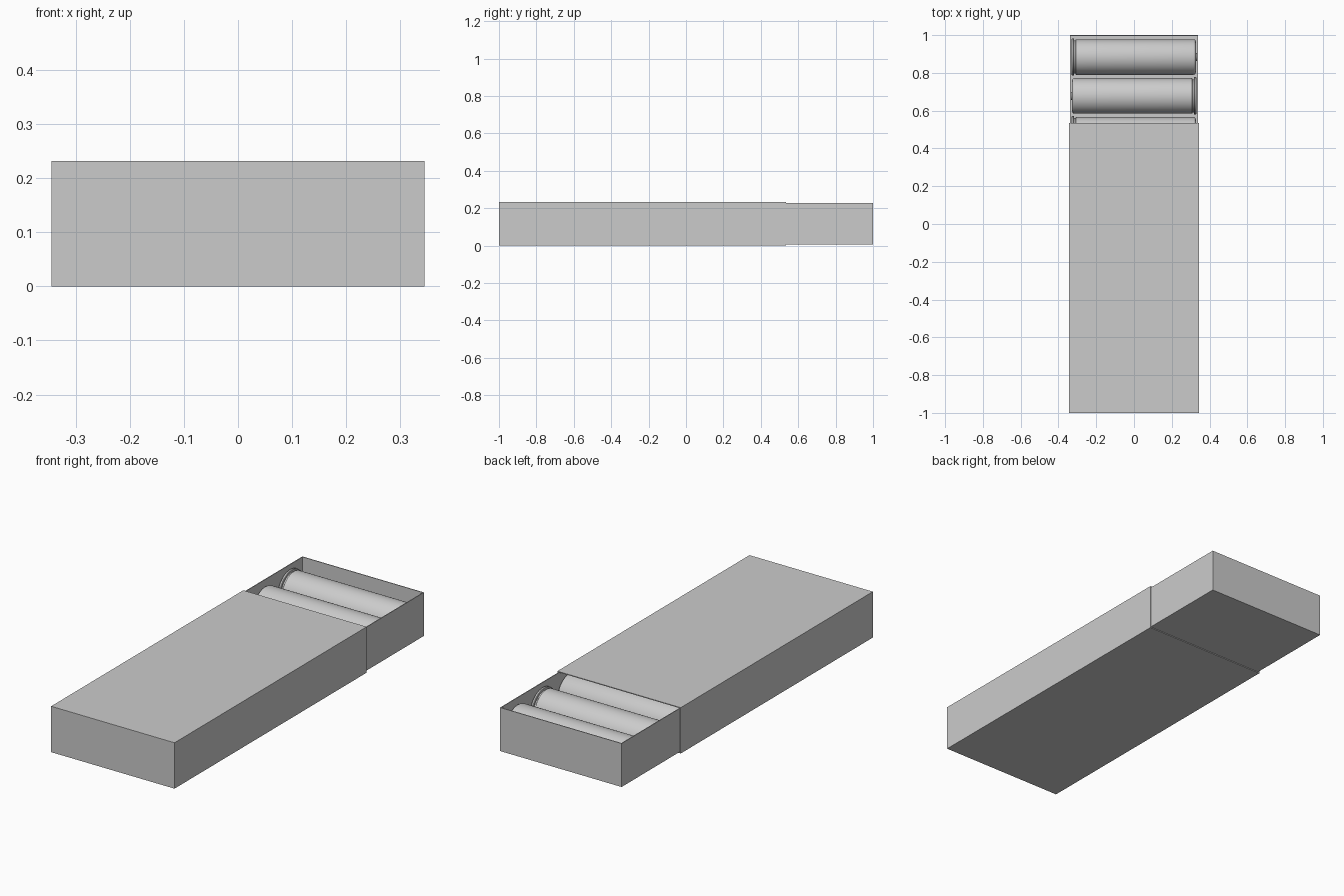
import bpy, bmesh, math
from mathutils import Vector, Matrix

if "Cube" in bpy.data.objects:
    bpy.data.objects.remove(bpy.data.objects["Cube"])


def open_box(name, lo, hi, open_dir, wall):
    """Thin-walled box with the side facing open_dir removed."""
    lo, hi = Vector(lo), Vector(hi)
    bm = bmesh.new()
    bmesh.ops.create_cube(bm, size=1)
    bmesh.ops.scale(bm, vec=hi - lo, verts=bm.verts)
    bmesh.ops.translate(bm, vec=(lo + hi) / 2, verts=bm.verts)
    bm.normal_update()
    lid = [f for f in bm.faces if f.normal.dot(Vector(open_dir)) > 0.9]
    bmesh.ops.delete(bm, geom=lid, context='FACES_ONLY')
    mesh = bpy.data.meshes.new(name)
    bm.to_mesh(mesh)
    bm.free()
    ob = bpy.data.objects.new(name, mesh)
    bpy.context.collection.objects.link(ob)
    mod = ob.modifiers.new("wall", 'SOLIDIFY')
    mod.thickness = wall
    mod.offset = -1
    mod.use_even_offset = True
    return ob


def lathe_x(name, profile, segments=48):
    """Revolve (x, radius) points around the x axis."""
    bm = bmesh.new()
    verts = [bm.verts.new((x, 0, r)) for x, r in profile]
    edges = [bm.edges.new(p) for p in zip(verts, verts[1:])]
    bmesh.ops.spin(bm, geom=verts + edges, cent=(0, 0, 0), axis=(1, 0, 0),
                   angle=math.tau, steps=segments)
    bmesh.ops.remove_doubles(bm, verts=bm.verts, dist=1e-5)
    bmesh.ops.recalc_face_normals(bm, faces=bm.faces)
    mesh = bpy.data.meshes.new(name)
    bm.to_mesh(mesh)
    bm.free()
    return mesh


# Outer sleeve, open at the back
open_box("sleeve", (-0.345, -1, 0), (0.345, 0.535, 0.232), (0, 1, 0), 0.004)

# Sliding tray, open at the top
open_box("tray", (-0.34, -0.5, 0.007), (0.34, 1, 0.227), (0, 0, 1), 0.004)

# Cylinder: rim, groove, body, rounded shoulder, small end button
R, B = 0.099, 0.094
arc = [(0.315 + 0.012 * math.sin(a), B - 0.012 + 0.012 * math.cos(a))
       for a in [i * math.pi / 8 for i in range(5)]]
profile = [(-0.33, 0), (-0.33, R - 0.003), (-0.327, R), (-0.319, R),
           (-0.317, R - 0.002), (-0.317, B - 0.006), (-0.311, B - 0.006),
           (-0.307, B)] + arc + [(0.327, 0.022), (0.333, 0.02), (0.333, 0)]
cyl_mesh = lathe_x("cylinder", profile)

# Row of cylinders lying across the tray, every other one turned round
for i in range(7):
    ob = bpy.data.objects.new(f"cylinder_{i + 1}", cyl_mesh)
    bpy.context.collection.objects.link(ob)
    ob.location = (0, 0.884 - 0.206 * i, 0.011 + R)
    ob.rotation_euler.z = math.pi * (i % 2)
    ob.select_set(True)
    bpy.context.view_layer.objects.active = ob
    if i == 0:
        bpy.ops.object.shade_smooth_by_angle(angle=math.radians(35))
    ob.select_set(False)
